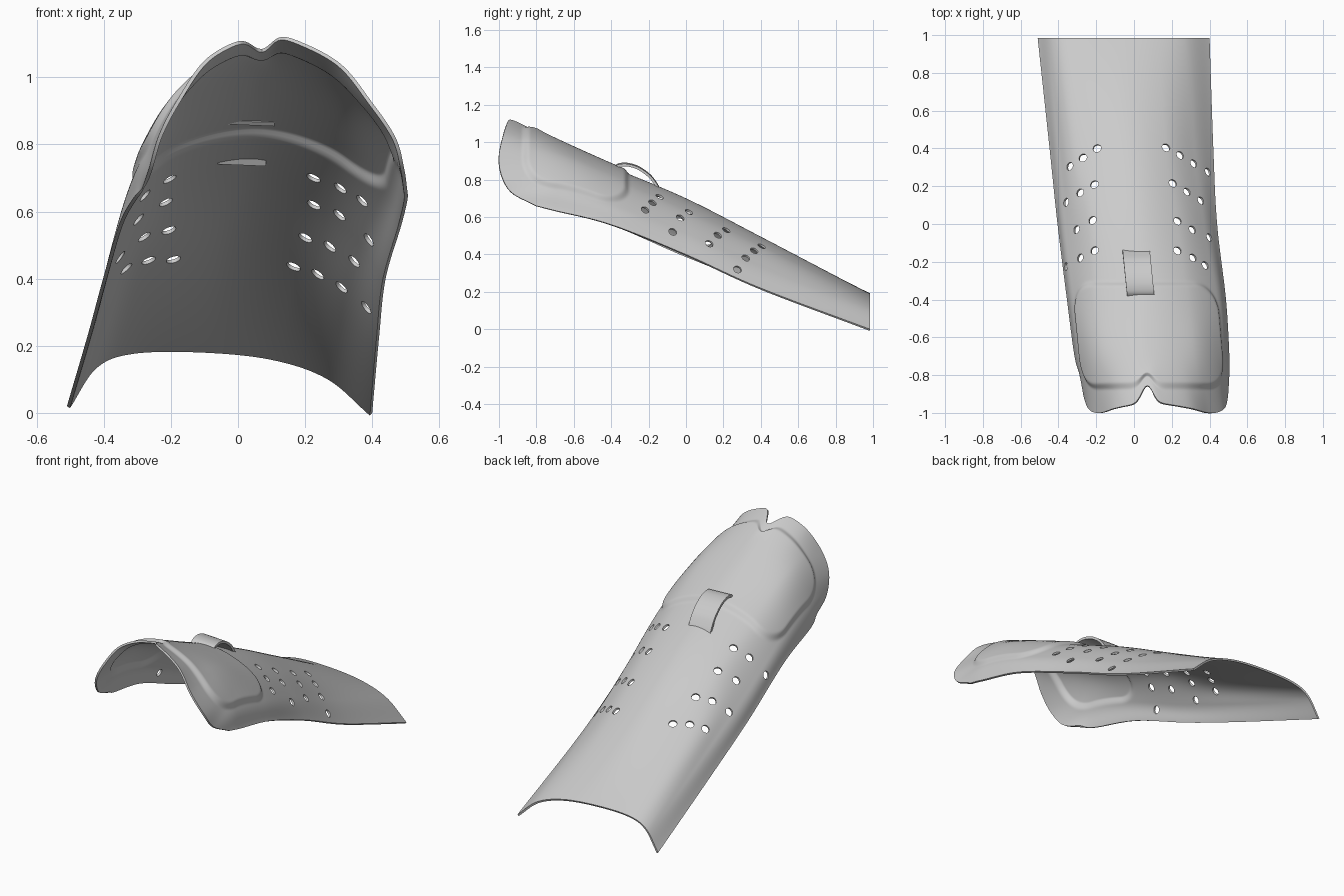
import bpy, bmesh, math
from mathutils import Vector

if "Cube" in bpy.data.objects:
    bpy.data.objects.remove(bpy.data.objects["Cube"])

ROWS, COLS = 40, 150          # rows per span, columns across the arch


def spline(pts, t):
    """Catmull-Rom through pts, t from 0 to len(pts) - 1."""
    n = len(pts)
    i = min(int(t), n - 2)
    f = t - i
    p1, p2 = pts[i], pts[i + 1]
    p0 = pts[i - 1] if i > 0 else p1 * 2 - p2
    p3 = pts[i + 2] if i + 2 < n else p2 * 2 - p1
    return 0.5 * (p1 * 2 + (p2 - p0) * f + (p0 * 2 - p1 * 5 + p2 * 4 - p3) * f * f
                  + (p1 * 3 - p0 - p2 * 3 + p3) * f ** 3)


def resample(pts, count):
    """Evenly spaced points along the spline."""
    dense = [spline(pts, k / 60) for k in range((len(pts) - 1) * 60 + 1)]
    dist = [0.0]
    for a, b in zip(dense, dense[1:]):
        dist.append(dist[-1] + (b - a).length)
    out, k = [], 0
    for i in range(count + 1):
        d = dist[-1] * i / count
        while k < len(dense) - 2 and dist[k + 1] < d:
            k += 1
        out.append(dense[k].lerp(dense[k + 1], (d - dist[k]) / (dist[k + 1] - dist[k])))
    return out


def smooth(t):
    t = max(0.0, min(1.0, t))
    return t * t * (3 - 2 * t)


def make_object(name, bm):
    mesh = bpy.data.meshes.new(name)
    bm.to_mesh(mesh)
    bm.free()
    ob = bpy.data.objects.new(name, mesh)
    bpy.context.collection.objects.link(ob)
    return ob


def apply_and_smooth(ob):
    bpy.ops.object.select_all(action='DESELECT')
    ob.select_set(True)
    bpy.context.view_layer.objects.active = ob
    for m in list(ob.modifiers):
        bpy.ops.object.modifier_apply(modifier=m.name)
    bpy.ops.object.shade_smooth_by_angle(angle=math.radians(35))


# arched cross-sections (x, z) from the narrow end to the wide end
sections = {
    0.985: [(-.51, .02), (-.43, .14), (-.32, .185), (-.12, .19), (.1, .168), (.27, .11), (.40, 0)],
    0.4: [(-.447, .235), (-.40, .335), (-.30, .43), (-.04, .495), (.17, .447), (.32, .335), (.42, .22)],
    0.0: [(-.405, .39), (-.365, .495), (-.22, .645), (.02, .70), (.23, .637), (.37, .515), (.44, .40)],
    -0.4: [(-.355, .56), (-.32, .67), (-.19, .81), (.05, .87), (.28, .81), (.44, .67), (.487, .56)],
    -0.7: [(-.315, .635), (-.285, .76), (-.17, .93), (.06, 1.005), (.31, .93), (.465, .76), (.505, .635)],
}
# front rim with rounded lower corners
rim = [(-.285, -.80, .67), (-.265, -.92, .73), (-.235, -.985, .83), (-.18, -1, .935),
       (-.1, -.975, 1.05), (0, -.955, 1.11), (.075, -.95, 1.125), (.15, -.95, 1.12),
       (.3, -.975, 1.045), (.4, -1, .925), (.47, -.985, .82), (.495, -.93, .73), (.505, -.8, .66)]
loops = [resample([Vector((x, y, z)) for x, z in s], COLS) for y, s in sections.items()]
loops.append(resample([Vector(p) for p in rim], COLS))

# shell surface, with the notch pulled into the front rim and a pad mask stored
bm = bmesh.new()
spans = len(loops) - 1
grid, mask = [], []
for r in range(spans * ROWS + 1):
    t = r / ROWS
    row = []
    for c in range(COLS + 1):
        p = spline([l[c] for l in loops], t)
        # rounded-box distance for the raised pad
        a, b = abs(2 * c / COLS - 1) * .58, abs(p.y + .59)
        qx, qy = a - .47 + .18, b - .29 + .18
        sd = math.hypot(max(qx, 0), max(qy, 0)) + min(max(qx, qy), 0) - .18
        mask.append(smooth(-sd / .04))
        w = smooth((t - spans + .9) / .9) * math.exp(-((p.x - .07) / .042) ** 2)
        row.append(bm.verts.new(p + Vector((0, .095, -.04)) * w))
    grid.append(row)
for r in range(len(grid) - 1):
    for c in range(COLS):
        bm.faces.new((grid[r][c], grid[r + 1][c], grid[r + 1][c + 1], grid[r][c + 1]))
bm.normal_update()
surface = [(v.co.copy(), v.normal.copy()) for v in bm.verts]
for v, (co, no), m in zip(bm.verts, surface, mask):
    v.co = co + no * .018 * m
shell = make_object("guard_shell", bm)
thick = shell.modifiers.new("thickness", 'SOLIDIFY')
thick.thickness = .011
thick.offset = -1

# ventilation holes, as seen from above, drilled along the surface normal
holes = [(-.195, .40), (-.27, .35), (-.34, .305), (-.21, .21), (-.285, .165), (-.36, .115),
         (-.22, .02), (-.305, -.03), (-.21, -.14), (-.285, -.18), (-.36, -.225),
         (.17, .405), (.245, .365), (.315, .32), (.39, .275), (.205, .215), (.28, .17), (.355, .125),
         (.23, .015), (.31, -.03), (.40, -.07), (.23, -.14), (.31, -.18), (.375, -.22)]
bm = bmesh.new()
for x, y in holes:
    co, no = min(surface, key=lambda s: (s[0].x - x) ** 2 + (s[0].y - y) ** 2)
    mat = no.to_track_quat('Z', 'Y').to_matrix().to_4x4()
    mat.translation = Vector((x, y, co.z))
    bmesh.ops.create_cone(bm, cap_ends=True, segments=24, radius1=.022, radius2=.022,
                          depth=.08, matrix=mat)
cutter = make_object("hole_cutter", bm)
cutter.hide_render = True
cut = shell.modifiers.new("holes", 'BOOLEAN')
cut.operation = 'DIFFERENCE'
cut.solver = 'EXACT'
cut.object = cutter
apply_and_smooth(shell)
bpy.data.objects.remove(cutter)

# strap loop arching over the shell behind the pad
path = resample([Vector((0, y, z)) for y, z in
                 [(-.385, .868), (-.36, .885), (-.31, .887), (-.25, .868), (-.19, .825),
                  (-.155, .78), (-.135, .745)]], 32)
bm = bmesh.new()
prev = None
for p in path:
    mid = .01 - (p.y + .12) * .1
    pair = [bm.verts.new((mid + s * .072, p.y, p.z - s * .003)) for s in (-1, 1)]
    if prev:
        bm.faces.new((prev[0], prev[1], pair[1], pair[0]))
    prev = pair
strap = make_object("strap_loop", bm)
band = strap.modifiers.new("thickness", 'SOLIDIFY')
band.thickness = .014
band.offset = -1
apply_and_smooth(strap)
